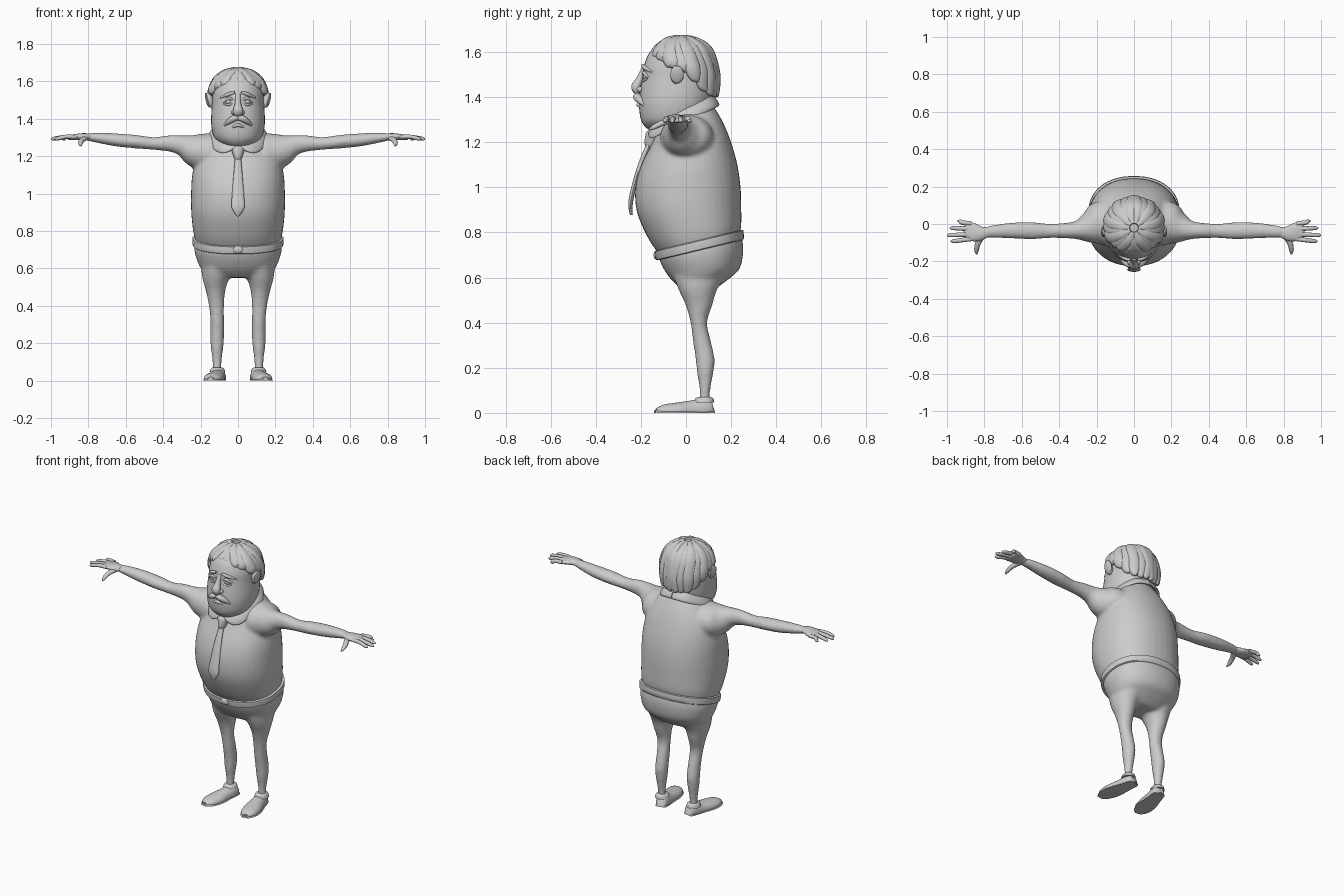
import bpy, bmesh, math
from mathutils import Vector, Matrix

UP, FRONT = Vector((0, 0, 1)), Vector((0, -1, 0))


def spline(rows, k=5):
    """Catmull-Rom interpolation of rows of numbers."""
    out = []
    for i in range(len(rows) - 1):
        a, b, c, d = rows[max(i - 1, 0)], rows[i], rows[i + 1], rows[min(i + 2, len(rows) - 1)]
        for j in range(k):
            t = j / k
            out.append([0.5 * (2 * q + (r - p) * t + (2 * p - 5 * q + 4 * r - s) * t * t
                               + (3 * q - p - 3 * r + s) * t ** 3) for p, q, r, s in zip(a, b, c, d)])
    return out + [list(rows[-1])]


def skin(rings):
    n = len(rings[0])
    faces = [(i * n + j, i * n + (j + 1) % n, (i + 1) * n + (j + 1) % n, (i + 1) * n + j)
             for i in range(len(rings) - 1) for j in range(n)]
    faces += [tuple(range(n))[::-1], tuple(range((len(rings) - 1) * n, len(rings) * n))]
    return [v for r in rings for v in r], faces


def loft(rows, n=40, power=2.0, k=5):
    """Stacked rings: z, x centre, x radius, y front, y back, tilt."""
    rings = []
    for z, cx, rx, y0, y1, tilt in spline(rows, k):
        ring = []
        for j in range(n):
            a = 2 * math.pi * j / n
            c, s = [math.copysign(abs(f) ** (2 / power), f) for f in (math.cos(a), math.sin(a))]
            dy = s * (y1 - y0) / 2
            ring.append(Vector((cx + rx * c, (y0 + y1) / 2 + dy, z + tilt * dy)))
        rings.append(ring)
    return skin(rings)


def sweep(rows, up=UP, n=16, k=5):
    """Oval tube along a path: x, y, z, half width, half thickness."""
    pts = spline(rows, k)
    rings = []
    for i, (x, y, z, w, t) in enumerate(pts):
        p = Vector((x, y, z))
        d = Vector(pts[min(i + 1, len(pts) - 1)][:3]) - Vector(pts[max(i - 1, 0)][:3])
        side = d.cross(up(p) if callable(up) else up).normalized()
        nrm = side.cross(d).normalized()
        rings.append([p + side * w * math.cos(2 * math.pi * j / n) + nrm * t * math.sin(2 * math.pi * j / n)
                      for j in range(n)])
    return skin(rings)


def ball(c, r, rot=0, n=20):
    """Ellipsoid, tilted in the front plane."""
    m = Matrix.Rotation(math.radians(rot), 3, 'Y')
    rings = []
    for i in range(n // 2 + 1):
        e = math.pi * min(max(i / (n // 2), 0.02), 0.98) - math.pi / 2
        rings.append([Vector(c) + m @ Vector((r[0] * math.cos(e) * math.cos(2 * math.pi * j / n),
                                              r[1] * math.cos(e) * math.sin(2 * math.pi * j / n),
                                              r[2] * math.sin(e))) for j in range(n)])
    return skin(rings)


def flip(part):
    return [Vector((-v.x, v.y, v.z)) for v in part[0]], [f[::-1] for f in part[1]]


def make(name, *parts, pair=False, remesh=0):
    parts = list(parts) + ([flip(p) for p in parts] if pair else [])
    verts, faces = [], []
    for v, f in parts:
        faces += [tuple(i + len(verts) for i in g) for g in f]
        verts += v
    me = bpy.data.meshes.new(name)
    me.from_pydata(verts, [], faces)
    bm = bmesh.new()
    bm.from_mesh(me)
    bmesh.ops.recalc_face_normals(bm, faces=bm.faces)
    bm.to_mesh(me)
    bm.free()
    me.shade_smooth()
    me.set_sharp_from_angle(angle=math.radians(50))
    ob = bpy.data.objects.new(name, me)
    bpy.context.collection.objects.link(ob)
    if remesh:
        m = ob.modifiers.new("blend", 'REMESH')
        m.mode, m.voxel_size, m.use_smooth_shade = 'VOXEL', remesh, True
        s = ob.modifiers.new("soften", 'SMOOTH')
        s.factor, s.iterations = 0.5, 10
    return ob


# Shirt: barrel torso blended with both arms
torso = loft([(.74, 0, .225, -.115, .235, .24), (.80, 0, .24, -.165, .245, .15), (.9, 0, .25, -.217, .245, .05),
              (1.0, 0, .251, -.224, .242, 0), (1.1, 0, .245, -.198, .228, 0), (1.2, 0, .222, -.148, .2, 0),
              (1.28, 0, .18, -.115, .168, 0), (1.34, 0, .135, -.09, .135, 0), (1.39, 0, .1, -.07, .1, 0)], power=2.2)
arm = sweep([(.08, .02, 1.22, .11, .10), (.18, 0, 1.222, .12, .10), (.24, -.02, 1.235, .085, .086),
             (.30, -.032, 1.258, .052, .056), (.36, -.035, 1.268, .042, .045), (.45, -.037, 1.268, .038, .034),
             (.54, -.036, 1.277, .046, .036), (.65, -.035, 1.287, .043, .035), (.75, -.04, 1.298, .034, .027),
             (.81, -.047, 1.303, .028, .019)], n=24)
make("shirt_and_arms", torso, arm, flip(arm), remesh=.009)

# Hands: palm, four fingers and a thumb
hand = [sweep([(.79, -.046, 1.303, .027, .018), (.83, -.05, 1.304, .042, .019), (.87, -.042, 1.302, .05, .016),
               (.90, -.04, 1.299, .046, .013), (.91, -.04, 1.298, .03, .008)])]
for y0, y1, tip in ((.002, .015, .945), (-.026, -.022, .985), (-.054, -.06, 1.0), (-.08, -.092, .98)):
    hand.append(sweep([(.87, y0, 1.303, .012, .011), (.92, (y0 + y1) / 2, 1.304, .012, .011),
                       (tip - .015, y1, 1.294, .010, .010), (tip, y1, 1.290, .003, .003)], n=12))
hand.append(sweep([(.815, -.065, 1.298, .018, .014), (.835, -.105, 1.285, .015, .013),
                   (.842, -.14, 1.268, .012, .011), (.84, -.162, 1.256, .004, .004)], n=12))
make("hands", *hand, pair=True)

# Trousers: hips blended with both legs
hips = loft([(.75, 0, .232, -.122, .245, .24), (.70, 0, .234, -.117, .254, .12), (.64, 0, .218, -.1, .238, 0),
             (.59, 0, .19, -.065, .185, 0), (.55, 0, .13, -.02, .13, 0)], power=2.2)
leg = loft([(.64, .10, .10, -.07, .2, 0), (.55, .118, .073, -.035, .14, 0), (.48, .12, .052, -.003, .118, 0),
            (.40, .115, .041, .02, .094, 0), (.32, .111, .037, .03, .11, 0), (.24, .111, .037, .042, .127, 0),
            (.18, .112, .034, .048, .122, 0), (.10, .112, .024, .06, .108, 0), (.04, .112, .024, .058, .105, 0)], n=24)
make("trousers", hips, leg, flip(leg), remesh=.009)

# Belt and buckle
make("belt", loft([(.722, 0, .228, -.12, .243, .24), (.725, 0, .242, -.132, .256, .24),
                   (.762, 0, .243, -.138, .254, .24), (.766, 0, .228, -.12, .243, .24)], n=64, power=2.2, k=2))
make("buckle", ball((0, -.132, .70), (.028, .012, .02)))

# Shoes: flattened underneath, turned outwards
turn = Matrix.Rotation(math.radians(11), 3, 'Z')


def shoe(rows, low):
    v, f = sweep(rows, n=28)
    return [turn @ Vector((p.x, p.y, max(p.z, low))) + Vector((.104, .08, 0)) for p in v], f


upper = shoe([(0, .042, .02, .012, .02), (0, .034, .018, .031, .042), (0, 0, .015, .04, .05), (0, -.05, .012, .044, .044),
              (0, -.12, .01, .053, .036), (0, -.18, .01, .045, .027), (0, -.215, .008, .02, .012)], .004)
sole = shoe([(0, .044, 0, .012, .012), (0, .036, 0, .034, .013), (0, -.05, 0, .047, .014), (0, -.12, 0, .057, .014),
             (0, -.185, 0, .047, .014), (0, -.222, 0, .02, .012)], 0)
make("shoes", upper, sole, pair=True)
make("shoe_collars", loft([(.045, .11, .042, .035, .125, 0), (.062, .11, .036, .04, .122, 0),
                           (.07, .111, .028, .05, .112, 0)], n=24), pair=True)

# Collar, tie and knot
around = lambda p: Vector((p.x, p.y - .01, .09))
make("collar", sweep([(0, .128, 1.385, .03, .01), (.08, .105, 1.372, .03, .01), (.138, .02, 1.332, .03, .01),
                      (.135, -.065, 1.292, .03, .01), (.088, -.132, 1.252, .036, .01), (.05, -.152, 1.245, .024, .009),
                      (.012, -.158, 1.255, .006, .006)], up=around), pair=True)
make("tie", sweep([(0, -.158, 1.21, .014, .01), (0, -.202, 1.1, .024, .011), (0, -.234, .99, .032, .011),
                   (0, -.246, .925, .034, .01), (0, -.242, .877, .004, .006)], up=FRONT))
make("tie_knot", loft([(1.18, 0, .016, -.18, -.13, 0), (1.20, 0, .024, -.184, -.12, 0),
                       (1.24, 0, .035, -.178, -.11, 0), (1.255, 0, .026, -.165, -.11, 0)], n=20))

# Head with heavy jowls
make("head", loft([(1.248, 0, .045, -.15, -.01, 0), (1.265, 0, .09, -.178, .04, 0), (1.30, 0, .127, -.2, .08, 0),
                   (1.36, 0, .142, -.208, .105, 0), (1.42, 0, .143, -.204, .118, 0), (1.48, 0, .139, -.195, .125, 0),
                   (1.54, 0, .136, -.186, .128, 0), (1.60, 0, .118, -.16, .11, 0), (1.64, 0, .08, -.11, .065, 0),
                   (1.655, 0, .03, -.06, .02, 0)], power=2.15))
make("ears", ball((.152, -.045, 1.5), (.02, .024, .042), 14), ball((.164, -.04, 1.5), (.009, .03, .04), 14), pair=True)
make("nose", sweep([(0, -.184, 1.53, .013, .012), (0, -.204, 1.48, .017, .016), (0, -.222, 1.445, .027, .021),
                    (0, -.215, 1.42, .022, .012), (0, -.2, 1.412, .008, .004)], up=FRONT),
     ball((.022, -.203, 1.434), (.014, .016, .013)), ball((-.022, -.203, 1.434), (.014, .016, .013)))
make("eyes", ball((.05, -.172, 1.492), (.02, .019, .017)), pair=True)
make("eyelids", sweep([(.024, -.184, 1.5, .005, .005), (.05, -.188, 1.509, .008, .008), (.08, -.168, 1.487, .005, .005)],
                      up=FRONT),
     sweep([(.026, -.186, 1.484, .004, .004), (.05, -.19, 1.474, .006, .006), (.078, -.17, 1.482, .004, .004)],
           up=FRONT), pair=True)
make("eyebrows", sweep([(.018, -.192, 1.542, .006, .006), (.05, -.183, 1.531, .010, .01),
                        (.095, -.15, 1.512, .004, .005)], up=FRONT), pair=True)
make("moustache", sweep([(0, -.212, 1.405, .012, .014), (.025, -.216, 1.4, .017, .018), (.052, -.2, 1.383, .014, .016),
                         (.076, -.18, 1.362, .004, .006)], up=FRONT), pair=True)
make("lower_lip", sweep([(-.034, -.197, 1.352, .004, .006), (0, -.208, 1.366, .010, .012),
                         (.034, -.197, 1.352, .004, .006)], up=FRONT))


# Hair: overlapping swept locks on an oval scalp
def scalp(az, el, lift=0):
    a, e = math.radians(az), math.radians(el)
    h = math.cos(e) if e > 0 else 1
    return (math.sin(a) * h * (.146 + lift), -.02 - math.cos(a) * h * (.148 + lift), 1.515 + math.sin(e) * (.146 + lift))


out = lambda p: Vector((p.x, p.y + .02, max(p.z - 1.515, 0)))
locks = []
for i, (az, end) in enumerate(((8, 30), (28, 24), (48, 16), (66, 4), (84, -2), (102, -18), (120, -34),
                               (138, -42), (156, -46), (172, -46))):
    lift = .004 * (i % 2)
    back = 18 * math.sin(math.radians(az))
    path = [(82, -12, .018), (60, -5, .028), (35, 0, .036)]
    path = [p for p in path if p[0] > end + 12] + [((end + 35) / 2, 6, .037)] * (end < 5)
    path += [(end + 9, back * .7, .03), (end, back, .006)]
    locks.append(sweep([(*scalp(az + d, el, lift + (.008 if el == end and end < -30 else 0)), w, .006 + w * .4)
                        for el, d, w in path], up=out, n=14))
make("hair_locks", *locks, pair=True)
make("hair_crown", ball((0, -.02, 1.575), (.138, .14, .09), n=32))
